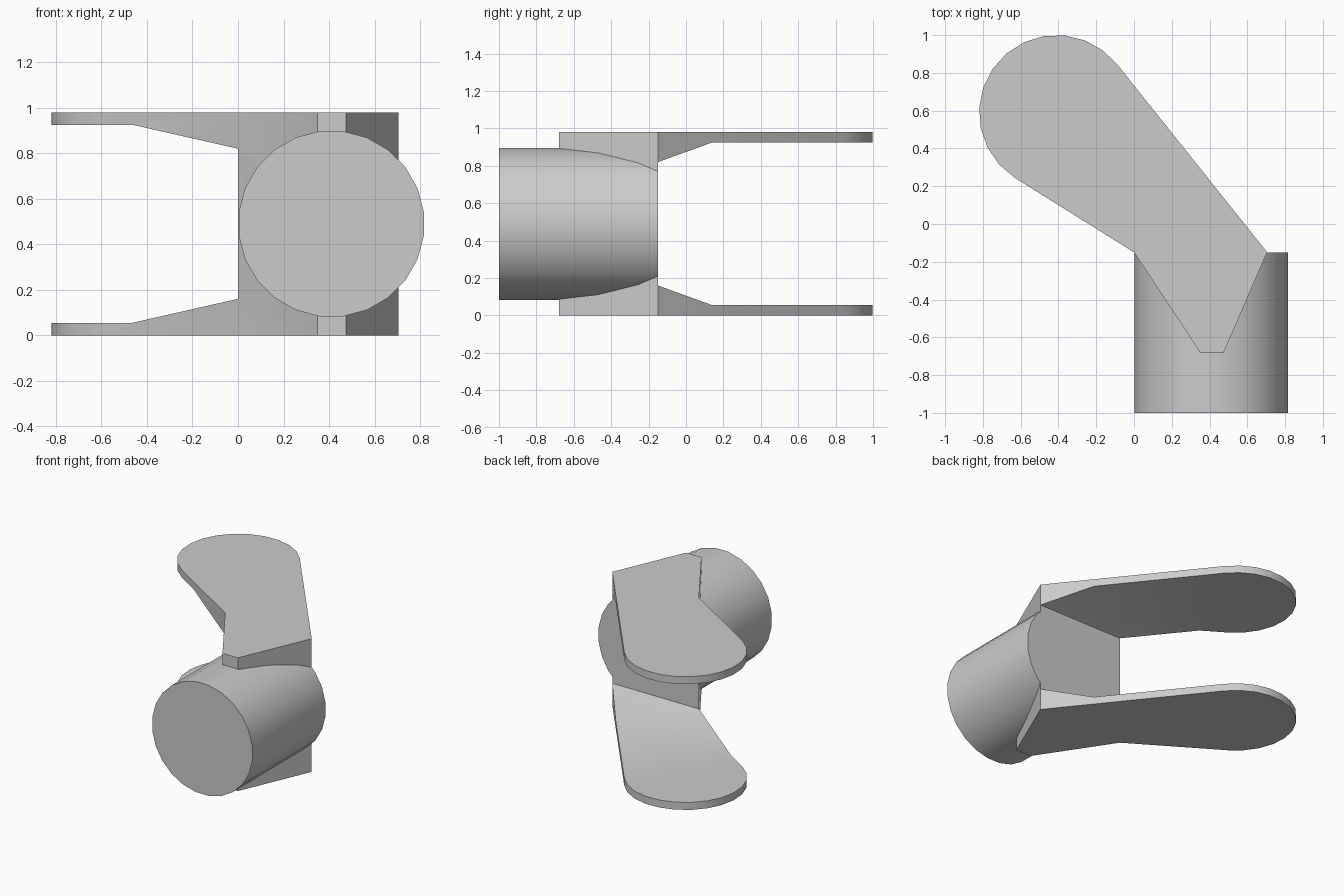
import bpy, bmesh
from math import cos, sin, radians, pi
from mathutils import Vector, Matrix

cube = bpy.data.objects.get("Cube")
if cube:
    bpy.data.objects.remove(cube, do_unlink=True)

HEIGHT = 0.98      # overall height of the fork
RADIUS = 0.41      # barrel and arm tip radius
BACK = -0.15       # back plane of barrel and block

grey = bpy.data.materials.new("plain grey")
grey.use_nodes = True
colour = (0.6, 0.6, 0.6, 1)
grey.diffuse_color = colour
grey.node_tree.nodes["Principled BSDF"].inputs["Base Color"].default_value = colour


def add_object(name, bm):
    bmesh.ops.recalc_face_normals(bm, faces=bm.faces)
    mesh = bpy.data.meshes.new(name)
    bm.to_mesh(mesh)
    bm.free()
    mesh.materials.append(grey)
    obj = bpy.data.objects.new(name, mesh)
    bpy.context.collection.objects.link(obj)
    return obj


def prism(name, points, offset):
    """Extrude a closed outline along an offset vector."""
    bm = bmesh.new()
    face = bm.faces.new([bm.verts.new(p) for p in points])
    out = bmesh.ops.extrude_face_region(bm, geom=[face])
    moved = [v for v in out["geom"] if isinstance(v, bmesh.types.BMVert)]
    bmesh.ops.translate(bm, verts=moved, vec=Vector(offset))
    return add_object(name, bm)


def smooth(obj):
    bpy.ops.object.select_all(action="DESELECT")
    obj.select_set(True)
    bpy.context.view_layer.objects.active = obj
    bpy.ops.object.shade_smooth_by_angle(angle=radians(30))


# Fork: plan outline with a tapered front and a rounded tip
outline = [(0, BACK), (0.35, -0.68), (0.475, -0.68), (0.705, BACK)]
steps = 13
for i in range(steps + 1):
    a = radians(38.4 + (237.6 - 38.4) * i / steps)
    outline.append((-0.41 + RADIUS * cos(a), 0.59 + RADIUS * sin(a)))
fork = prism("fork", [(x, y, 0) for x, y in outline], (0, 0, HEIGHT))

# Gap between the two arms, with ramps thickening towards the block
lower = [(BACK, 0.16), (0.14, 0.055), (1.2, 0.055)]
gap = lower + [(y, HEIGHT - z) for y, z in reversed(lower)]
cutter = prism("gap_cutter", [(-2, y, z) for y, z in gap], (4, 0, 0))
cutter.hide_render = True

cut = fork.modifiers.new("gap", "BOOLEAN")
cut.operation = "DIFFERENCE"
cut.solver = "EXACT"
cut.object = cutter
bpy.context.view_layer.objects.active = fork
bpy.ops.object.modifier_apply(modifier=cut.name)
bpy.data.objects.remove(cutter, do_unlink=True)
smooth(fork)

# Barrel: horizontal cylinder running to the front
bm = bmesh.new()
sides = 24
bmesh.ops.create_cone(bm, cap_ends=True, segments=sides, radius1=RADIUS,
                      radius2=RADIUS, depth=BACK + 1,
                      matrix=Matrix.Translation((0.41, (BACK - 1) / 2, HEIGHT / 2))
                      @ Matrix.Rotation(pi / 2, 4, "X")
                      @ Matrix.Rotation(pi / sides, 4, "Z"))
smooth(add_object("barrel", bm))
